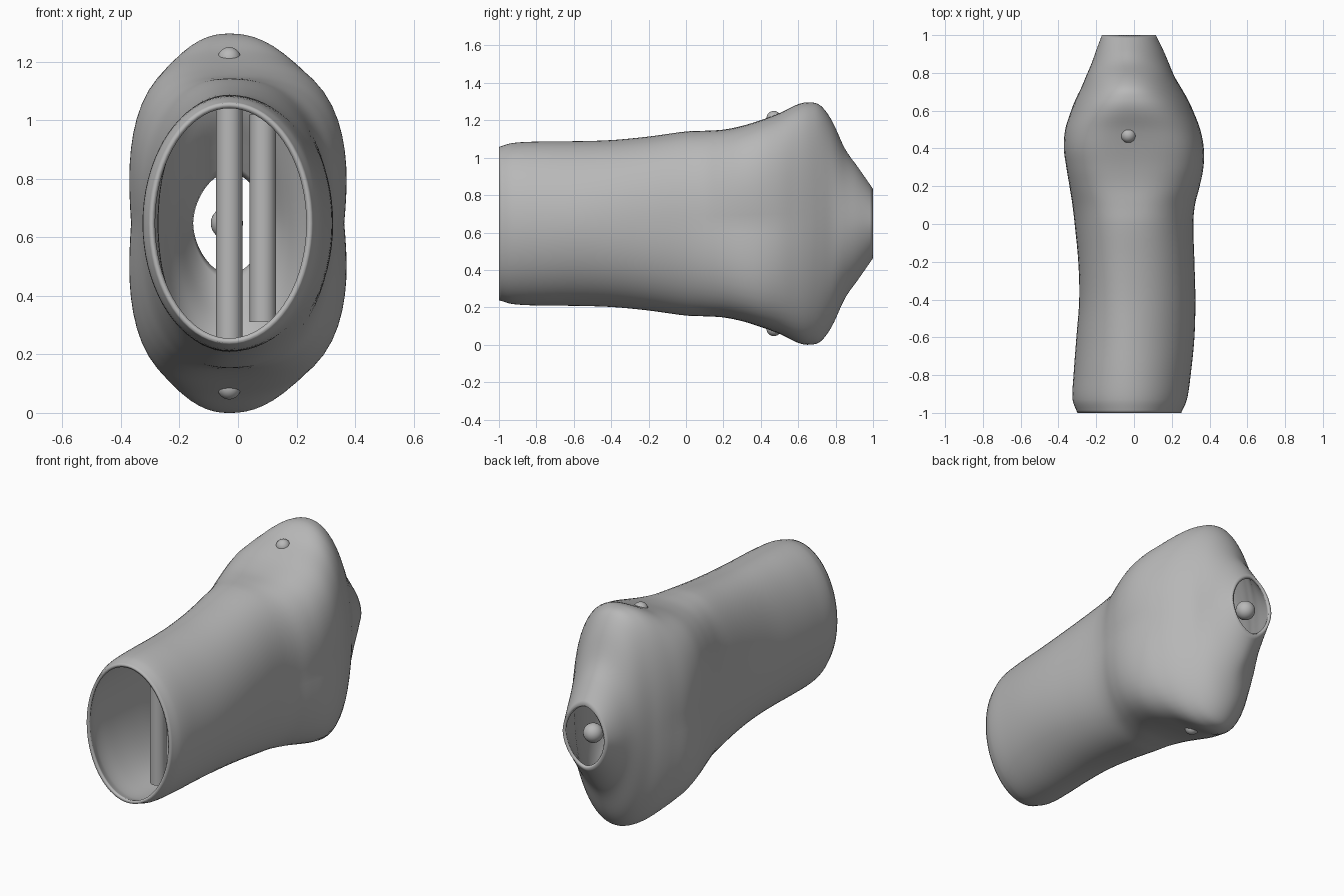
import bpy, bmesh, math

if "Cube" in bpy.data.objects:
    bpy.data.objects.remove(bpy.data.objects["Cube"], do_unlink=True)

AXIS_X, MID_Z = -0.03, 0.648
SEGMENTS, STEPS = 72, 5

grey = bpy.data.materials.new("plain grey")
grey.use_nodes = True
grey.diffuse_color = (0.48, 0.48, 0.48, 1)
grey.node_tree.nodes["Principled BSDF"].inputs["Base Color"].default_value = grey.diffuse_color

# Shell stations: y, left edge x, right edge x, half height, squareness
stations = [
    (-1, -.30, .25, .41, 2),
    (-.93, -.325, .28, .43, 2),
    (-.8, -.32, .30, .438, 2),
    (-.6, -.305, .32, .44, 2),
    (-.4, -.29, .325, .446, 2.1),
    (-.2, -.295, .32, .465, 2.2),
    (0, -.315, .315, .492, 2.3),
    (.1, -.328, .325, .496, 2.5),
    (.2, -.345, .352, .502, 2.9),
    (.3, -.362, .372, .522, 3.2),
    (.4, -.375, .374, .553, 3.2),
    (.5, -.368, .355, .59, 2.9),
    (.6, -.335, .315, .638, 2.5),
    (.66, -.31, .285, .648, 2.3),
    (.72, -.28, .25, .63, 2.1),
    (.78, -.255, .215, .55, 2),
    (.85, -.225, .185, .40, 1.9),
    (.92, -.20, .155, .30, 1.8),
    (1, -.17, .115, .185, 1.8),
]


def finish(obj, angle=40):
    obj.data.materials.clear()
    obj.data.materials.append(grey)
    bpy.ops.object.select_all(action="DESELECT")
    obj.select_set(True)
    bpy.context.view_layer.objects.active = obj
    bpy.ops.object.shade_smooth_by_angle(angle=math.radians(angle))


def spline(a, b, c, d, t):
    """Smooth blend from b to c, with slopes that respect uneven spacing."""
    span = c[0] - b[0]
    result = [b[0] + span * t]
    for k in range(1, len(b)):
        m0 = (c[k] - a[k]) / (c[0] - a[0]) * span
        m1 = (d[k] - b[k]) / (d[0] - b[0]) * span
        h = t * t * (3 - 2 * t)
        result.append(b[k] * (1 - h) + c[k] * h
                      + m0 * t * (1 - t) ** 2 - m1 * t * t * (1 - t))
    return result


def smooth_stations():
    last = len(stations) - 1
    for i in range(last):
        quad = [stations[min(max(i + o, 0), last)] for o in (-1, 0, 1, 2)]
        for s in range(STEPS):
            yield spline(*quad, s / STEPS)
    yield stations[last]


def section(y, left, right, height, power):
    """Rounded outline with a slight waist where the section is square."""
    for j in range(SEGMENTS):
        angle = math.tau * j / SEGMENTS
        c, s = math.cos(angle), math.sin(angle)
        radius = (abs(c) ** power + abs(s) ** power) ** (-1 / power)
        c, s = c * radius, s * radius
        waist = 1 - 0.03 * max(power - 2.2, 0) * max(1 - 2 * abs(s), 0) ** 2
        width = right - AXIS_X if c > 0 else AXIS_X - left
        yield (AXIS_X + c * width * waist, y, MID_Z + s * height)


# Hollow outer shell, open at both ends
bm = bmesh.new()
rings = [[bm.verts.new(p) for p in section(*st)] for st in smooth_stations()]
for a, b in zip(rings, rings[1:]):
    for j in range(SEGMENTS):
        k = (j + 1) % SEGMENTS
        bm.faces.new((a[j], b[j], b[k], a[k]))
mesh = bpy.data.meshes.new("shell")
bm.to_mesh(mesh)
bm.free()
shell = bpy.data.objects.new("shell", mesh)
bpy.context.collection.objects.link(shell)
finish(shell, 60)
wall = shell.modifiers.new("wall", "SOLIDIFY")
wall.thickness = 0.018
wall.offset = -1


def rod(name, x, y, low, high):
    bpy.ops.mesh.primitive_cylinder_add(vertices=32, radius=0.045, depth=high - low,
                                        location=(x, y, (low + high) / 2))
    obj = bpy.context.object
    obj.name = name
    finish(obj)


def ball(name, radius, location):
    bpy.ops.mesh.primitive_uv_sphere_add(segments=32, ring_count=16, radius=radius,
                                         location=location)
    obj = bpy.context.object
    obj.name = name
    finish(obj)


# Upright rods inside the front
rod("long_rod", AXIS_X, -0.71, 0.25, 1.045)
rod("short_rod", 0.085, -0.6, 0.31, 1.02)

# Ball in the rear opening, and studs above and below
ball("rear_ball", 0.055, (-0.038, 0.93, MID_Z))
for name, side in (("top_stud", 1), ("bottom_stud", -1)):
    ball(name, 0.04, (AXIS_X, 0.47, MID_Z + side * 0.562))
